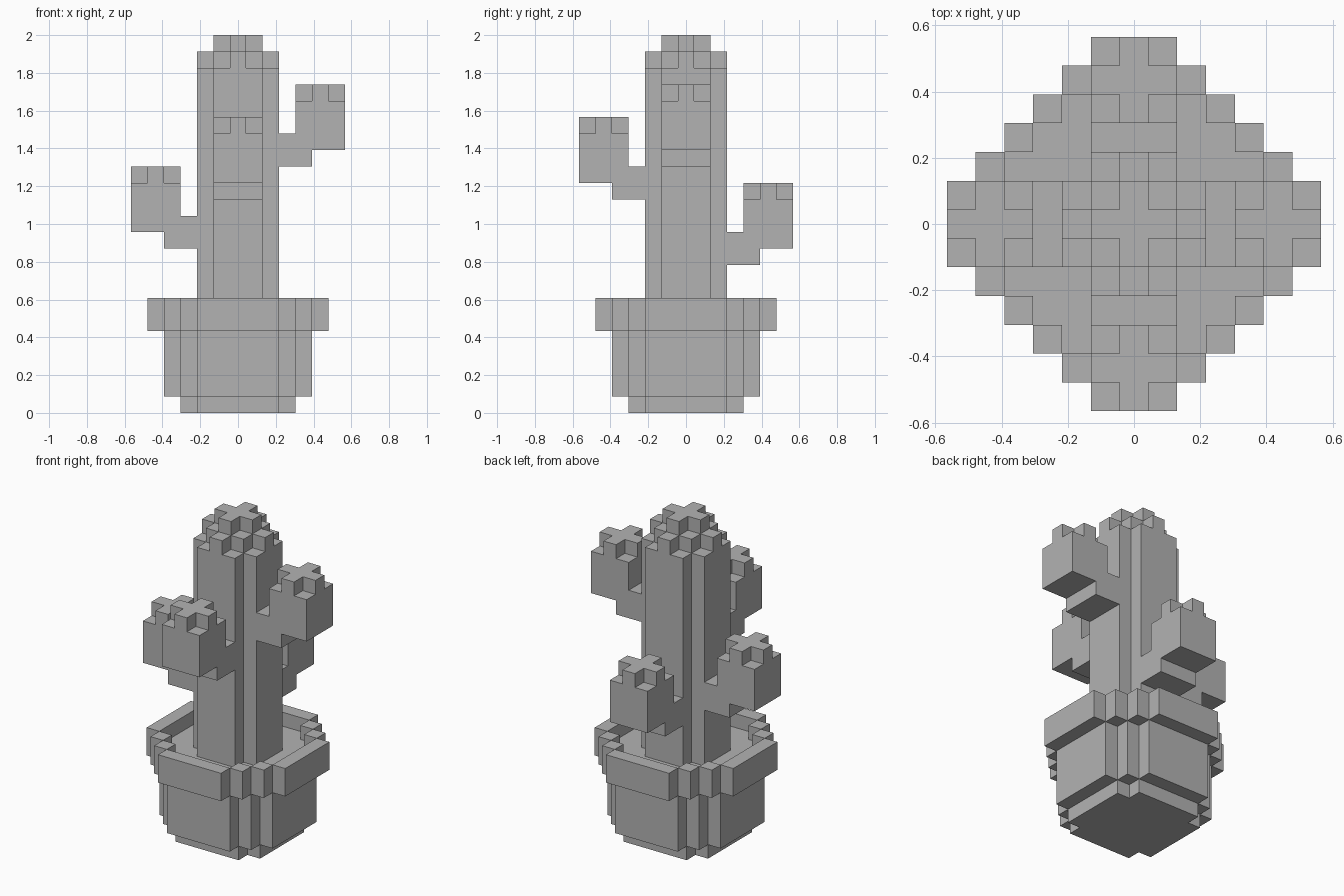
import bpy, bmesh
from mathutils import Matrix, Vector
from math import pi

U = 2 / 23  # size of one block

cube = bpy.data.objects.get("Cube")
if cube:
    bpy.data.objects.remove(cube, do_unlink=True)

grey = bpy.data.materials.new("plain_grey")
grey.use_nodes = True
colour = (0.45, 0.45, 0.45, 1)
grey.diffuse_color = colour
grey.node_tree.nodes["Principled BSDF"].inputs["Base Color"].default_value = colour


def finish(bm, name):
    """Scale from blocks to units and make an object."""
    bmesh.ops.recalc_face_normals(bm, faces=bm.faces)
    bm.transform(Matrix.Scale(U, 4))
    mesh = bpy.data.meshes.new(name)
    bm.to_mesh(mesh)
    bm.free()
    mesh.materials.append(grey)
    obj = bpy.data.objects.new(name, mesh)
    bpy.context.collection.objects.link(obj)
    return obj


def extrude(bm, points, offset):
    """Extrude a flat outline along an offset."""
    face = bm.faces.new([bm.verts.new(p) for p in points])
    cap = bmesh.ops.extrude_face_region(bm, geom=[face], use_keep_orig=True)["geom"]
    verts = [v for v in cap if isinstance(v, bmesh.types.BMVert)]
    bmesh.ops.translate(bm, verts=verts, vec=offset)


def stepped_block(name, radius, steps, bottom, top, centre=(0, 0)):
    """Square prism with staircase corners."""
    corner = [(radius - steps, radius)]
    for i in range(steps):
        x = radius - steps + i
        y = radius - i - 1
        corner += [(x, y), (x + 1, y)]
    outline = []
    for k in range(4):
        turn = Matrix.Rotation(-k * pi / 2, 3, "Z")
        outline += [turn @ Vector((x, y, 0)) for x, y in corner]
    shift = Vector((centre[0], centre[1], bottom))
    bm = bmesh.new()
    extrude(bm, [p + shift for p in outline], (0, 0, top - bottom))
    return finish(bm, name)


# Pot: foot, body up to the soil, and a raised rim of separate blocks
stepped_block("pot_foot", 3.5, 1, 0, 1)
stepped_block("pot_body_and_soil", 4.5, 2, 1, 6)

bm = bmesh.new()
for k in range(4):
    turn = Matrix.Rotation(k * pi / 2, 4, "Z")
    for x, y, width in ((0, 5, 5), (3, 4, 1), (4, 3, 1)):
        place = turn @ Matrix.Translation((x, y, 6)) @ Matrix.Diagonal((width, 1, 2, 1))
        bmesh.ops.create_cube(bm, size=1, matrix=place)
finish(bm, "pot_rim")

# Trunk with notched corners and a stepped crown
stepped_block("trunk", 2.5, 1, 6, 21)
stepped_block("crown_lower", 2.5, 2, 21, 22)
stepped_block("crown_top", 1.5, 1, 22, 23)

# Arms: an elbow profile turned to each side, capped with a cross
ELBOW = [(2.5, 0), (4.5, 0), (4.5, 1), (6.5, 1),
         (6.5, 4), (3.5, 4), (3.5, 2), (2.5, 2)]
ARMS = [("left", 0, 15), ("back", 1, 9), ("right", 2, 10), ("front", 3, 13)]
for side, quarter, height in ARMS:
    turn = Matrix.Rotation(quarter * pi / 2, 4, "Z")
    bm = bmesh.new()
    extrude(bm, [(r, -1.5, height + z) for r, z in ELBOW], (0, 3, 0))
    bm.transform(turn)
    finish(bm, side + "_arm")
    tip = turn @ Vector((5, 0, 0))
    stepped_block(side + "_arm_cap", 1.5, 1, height + 4, height + 5, tip.xy)
